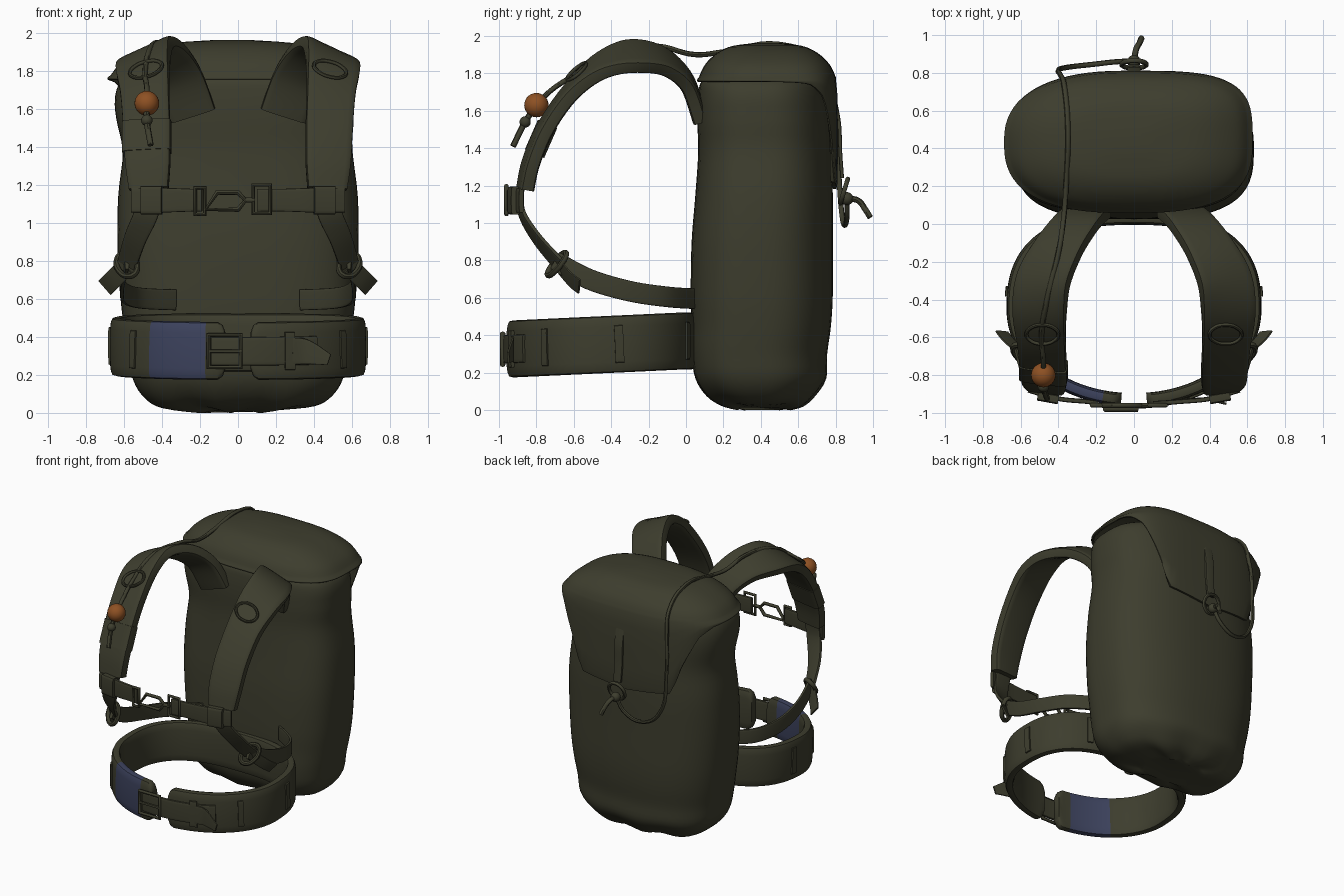
import bpy, bmesh, math
from mathutils import Vector

if "Cube" in bpy.data.objects:
    bpy.data.objects.remove(bpy.data.objects["Cube"])


def material(name, rgb):
    m = bpy.data.materials.new(name)
    m.diffuse_color = (*rgb, 1)
    m.use_nodes = True
    m.node_tree.nodes["Principled BSDF"].inputs["Base Color"].default_value = m.diffuse_color
    return m


OLIVE = material("olive_fabric", (0.047, 0.047, 0.027))
BLUE = material("blue_patch", (0.045, 0.054, 0.108))
ORANGE = material("orange_bead", (0.27, 0.082, 0.017))


def spline(pts, n=6):
    """Catmull-Rom through tuples of any length."""
    out, last = [], len(pts) - 1
    for i in range(last):
        a, b, c, d = (pts[max(0, min(last, i + k))] for k in (-1, 0, 1, 2))
        for t in (j / n for j in range(n)):
            out.append(tuple(0.5 * (2 * q + (r - p) * t + (2 * p - 5 * q + 4 * r - s) * t * t
                                    + (3 * q - p - 3 * r + s) * t ** 3)
                             for p, q, r, s in zip(a, b, c, d)))
    return out + [tuple(pts[-1])]


def power(v, n):
    return math.copysign(abs(v) ** (2 / n), v)


def outline(count, *n):
    """Unit superellipse; one exponent, or one per quadrant."""
    out = []
    for i in range(count):
        a, e = 2 * math.pi * i / count, n[(4 * i // count) % len(n)]
        out.append((power(math.cos(a), e), power(math.sin(a), e)))
    return out


def loft(name, rings, cap_start=True):
    bm = bmesh.new()
    vs = [[bm.verts.new(p) for p in r] for r in rings]
    k = len(rings[0])
    for a, b in zip(vs, vs[1:]):
        for i in range(k):
            bm.faces.new((a[i], a[(i + 1) % k], b[(i + 1) % k], b[i]))
    if cap_start:
        bm.faces.new(vs[0][::-1])
    bm.faces.new(vs[-1])
    bmesh.ops.recalc_face_normals(bm, faces=bm.faces)
    me = bpy.data.meshes.new(name)
    bm.to_mesh(me)
    bm.free()
    me.materials.append(OLIVE)
    ob = bpy.data.objects.new(name, me)
    bpy.context.collection.objects.link(ob)
    return ob


def band(name, pts, thick, n=6, square=6):
    """Flat strap; each point is x, y, z, across vector xyz, width."""
    p = spline(pts, n) if n > 1 else pts
    rings = []
    for i, q in enumerate(p):
        c, a = Vector(q[:3]), Vector(q[3:6])
        t = (Vector(p[min(i + 1, len(p) - 1)][:3]) - Vector(p[max(i - 1, 0)][:3])).normalized()
        a = (a - t * a.dot(t)).normalized()
        nn = t.cross(a)
        rings.append([c + a * (u * q[6] / 2) + nn * (v * thick / 2) for u, v in outline(16, square)])
    return loft(name, rings)


def cord(name, pts, radius, closed=False, smooth=True):
    cu = bpy.data.curves.new(name, 'CURVE')
    cu.dimensions, cu.use_fill_caps = '3D', True
    cu.bevel_depth, cu.bevel_resolution, cu.resolution_u = radius, 2, 6
    s = cu.splines.new('BEZIER')
    s.bezier_points.add(len(pts) - 1)
    for b, p in zip(s.bezier_points, pts):
        b.co = p
        b.handle_left_type = b.handle_right_type = 'AUTO' if smooth else 'VECTOR'
    s.use_cyclic_u = closed
    cu.materials.append(OLIVE)
    bpy.context.collection.objects.link(bpy.data.objects.new(name, cu))


def ring(name, c, u, v, radius):
    c, u, v = Vector(c), Vector(u), Vector(v)
    cord(name, [c + u * math.cos(a * math.pi / 4) + v * math.sin(a * math.pi / 4) for a in range(8)], radius, True)


def frame(name, c, w, h, radius):
    corners = ((1, 1), (-1, 1), (-1, -1), (1, -1))
    cord(name, [(c[0] + a * w / 2, c[1], c[2] + b * h / 2) for a, b in corners], radius, True, False)


def ball(name, c, r, mat):
    bpy.ops.mesh.primitive_uv_sphere_add(segments=24, ring_count=14, radius=r, location=c)
    bpy.context.object.name = name
    bpy.context.object.data.materials.append(mat)


# Bag body: z, half width, front y, back y
profile = [(0.01, 0.22, 0.27, 0.56), (0.03, 0.40, 0.19, 0.63), (0.08, 0.49, 0.11, 0.69),
           (0.17, 0.55, 0.05, 0.75), (0.30, 0.575, 0.03, 0.755), (0.45, 0.60, 0.03, 0.775),
           (0.62, 0.62, 0.025, 0.785), (0.90, 0.635, 0.03, 0.785), (1.15, 0.63, 0.05, 0.785),
           (1.38, 0.605, 0.065, 0.775), (1.55, 0.625, 0.06, 0.77), (1.68, 0.625, 0.065, 0.755),
           (1.76, 0.58, 0.085, 0.73), (1.82, 0.45, 0.17, 0.66), (1.87, 0.26, 0.27, 0.58)]
loft("bag_body", [[(u * hx - 0.02 * max(0, min(1, (z - 1.35) * 4)), (y0 + y1) / 2 + v * (y1 - y0) / 2,
                    z + 0.012 * math.sin(9 * u) * max(0, 1 - z / 0.3))
                   for u, v in outline(56, 2.4, 2.4, 3.1, 3.1)] for z, hx, y0, y1 in spline(profile, 4)])

# Lid whose lower edge drops into a flap at the back
edge = [(0, 1.18), (0.58, 1.22), (0.70, 1.45), (0.85, 1.67), (0.95, 1.74), (1.01, 1.755)]


def lid_edge(u, v):
    if v <= 0:
        return 1.755
    for (a, za), (b, zb) in zip(edge, edge[1:]):
        if abs(u) <= b:
            return za + (zb - za) * (abs(u) - a) / (b - a)


def lid_ring(scale, z=None, t=0):
    pts = []
    for u, v in outline(72, 3.6, 2.4, 2.6, 2.8):
        low = lid_edge(u, v)
        pts.append((-0.03 + 0.655 * u * scale, 0.435 + 0.375 * v * scale, z or low + (1.77 - low) * t))
    return pts


lid_rings = [lid_ring(s, t=t) for s, t in ((0.985, 0), (1, 0.06), (1.005, 0.3), (1.005, 0.6), (1, 0.85))]
lid_rings += [lid_ring(s, z) for z, s in
              spline([(1.78, 0.975), (1.835, 0.91), (1.88, 0.81), (1.92, 0.67), (1.948, 0.48), (1.963, 0.15)], 3)]
sol = loft("lid", lid_rings, cap_start=False).modifiers.new("cloth", 'SOLIDIFY')
sol.thickness, sol.offset = 0.02, -1


# Hip belt
def belt(phi, off=0.0, w=0.3):
    n = 2.05 if math.cos(phi) > 0 else 2.6
    y = -0.45 - (0.48 + off) * power(math.cos(phi), n)
    return ((0.64 + off) * power(math.sin(phi), n), y, 0.37 + 0.047 * min(y, 0), 0, 0, 1, w)


def belt_run(a, b, off, w, k):
    return [belt(a + (b - a) * i / k, off, w) for i in range(k + 1)]


a0 = 0.1
pad = [belt(a0, w=0.2), belt(a0 + 0.02, w=0.27)] + belt_run(a0 + 0.06, 2 * math.pi - a0 - 0.06, 0, 0.305, 128)
pad += [belt(-a0 - 0.02, w=0.27), belt(-a0, w=0.2)]
hip = band("hip_belt", pad, 0.07, 1, 4)
hip.data.materials.append(BLUE)
for f in hip.data.polygons:
    # Whole slices of the belt, 16 faces each, on the left front
    p = pad[min(f.index // 16, len(pad) - 1)]
    if p[1] < -0.45 and -0.45 < p[0] < -0.18:
        f.material_index = 1

for s in (-1, 1):
    for i, phi in enumerate((0.95, 1.68, 2.6)):
        band(f"belt_loop_{i}", belt_run(s * phi - 0.035, s * phi + 0.035, 0.035, 0.2, 3), 0.02, 1)
band("belt_loop_front", belt_run(0.36, 0.44, 0.045, 0.2, 3), 0.02, 1)
band("belt_webbing", belt_run(-0.2, 0.65, 0.035, 0.15, 16), 0.025, 1)
band("belt_loose_end", [belt(0.42, 0.05, 0.14), (0.36, -0.925, 0.32, 0, 0, 1, 0.13),
                        (0.48, -0.95, 0.28, 0, 0, 1, 0.06)], 0.012)
frame("belt_buckle", (-0.07, -0.98, 0.325), 0.17, 0.17, 0.014)
cord("belt_buckle_prong", [(-0.15, -0.985, 0.325), (0.02, -0.985, 0.325)], 0.01)

# Shoulder straps and everything on each side
for s, side in ((-1, "left"), (1, "right")):
    def strap(part, pts, thick):
        band(f"{side}_{part}", [(s * p[0], *p[1:3], s * p[3], *p[4:]) for p in pts], thick)

    strap("shoulder_strap", [
        (0.24, 0.07, 1.57, 1, 0, -0.1, 0.25), (0.31, 0.0, 1.76, 1, 0, -0.2, 0.25),
        (0.40, -0.13, 1.87, 0.95, 0, -0.35, 0.27), (0.48, -0.30, 1.89, 0.9, 0, -0.42, 0.30),
        (0.50, -0.47, 1.83, 0.95, 0.05, -0.3, 0.29), (0.49, -0.625, 1.69, 1, 0.1, -0.1, 0.26),
        (0.48, -0.755, 1.50, 1, 0.14, 0, 0.25), (0.475, -0.83, 1.32, 1, 0.14, 0, 0.24),
        (0.47, -0.86, 1.18, 1, 0.14, 0, 0.21)], 0.08)
    # Webbing from pad down to adjuster and back to the bag
    strap("lower_webbing", [
        (0.46, -0.88, 1.2, 1, 0.1, 0, 0.14), (0.48, -0.88, 1.06, 1, 0.15, 0.1, 0.13),
        (0.54, -0.80, 0.92, 0.9, 0.2, 0.3, 0.12), (0.585, -0.68, 0.78, 0.8, 0.3, 0.4, 0.11)], 0.025)
    strap("return_webbing", [
        (0.585, -0.70, 0.80, 0, 0.3, 1, 0.10), (0.61, -0.52, 0.70, 0, 0.2, 1, 0.11),
        (0.60, -0.3, 0.635, 0, 0, 1, 0.11), (0.52, -0.1, 0.605, 0, 0, 1, 0.11),
        (0.33, 0.04, 0.595, 0, 0, 1, 0.11)], 0.022)
    strap("loose_end", [(0.59, -0.68, 0.77, 0.6, 0, 0.8, 0.1), (0.66, -0.62, 0.70, 0.6, 0, 0.8, 0.1),
                        (0.70, -0.57, 0.66, 0.6, 0, 0.8, 0.1)], 0.012)
    ring(f"{side}_adjuster", (s * 0.585, -0.69, 0.78), (s * 0.055, 0.03, 0.01), (0, 0.04, 0.06), 0.016)
    ring(f"{side}_d_ring", (s * 0.485, -0.585, 1.81), (0.085, 0, -s * 0.02), (0, -0.05, -0.04), 0.01)
    # Chest strap half
    inner = 0.19 if s < 0 else 0.10
    strap("chest_strap", [
        (0.56, -0.88, 1.12, 0, 0, 1, 0.13), (0.40, -0.925, 1.12, 0, 0, 1, 0.13),
        (0.25, -0.94, 1.12, 0, 0, 1, 0.12), (inner, -0.95, 1.12, 0, 0, 1, 0.12)], 0.025)
    strap("chest_keeper", [(0.51, -0.91, 1.12, 0, 0, 1, 0.15), (0.40, -0.93, 1.12, 0, 0, 1, 0.15)], 0.05)

# Chest buckle
frame("chest_slider", (0.125, -0.96, 1.125), 0.09, 0.15, 0.012)
frame("chest_bar", (-0.20, -0.96, 1.115), 0.05, 0.14, 0.012)
cord("chest_clip", [(-0.17, -0.96, 1.07), (-0.11, -0.96, 1.16), (0.0, -0.96, 1.16),
                    (0.04, -0.96, 1.12), (0.0, -0.96, 1.07)], 0.013, True, False)
cord("chest_clip_tail", [(0.03, -0.96, 1.12), (0.09, -0.96, 1.12)], 0.013)

# Left strap sleeve
band("strap_sleeve", [(-0.48, -0.74, 1.53, -1, 0.14, 0, 0.26), (-0.48, -0.81, 1.37, -1, 0.14, 0, 0.26)], 0.092)

# Rear closing tab with ring and knot
band("rear_tab", [(0, 0.80, 1.64, 1, 0, 0, 0.07), (0, 0.82, 1.52, 1, 0, 0, 0.07),
                  (0, 0.825, 1.38, 1, 0, 0, 0.07), (0, 0.835, 1.24, 1, 0, 0, 0.06)], 0.02)
ring("rear_ring", (0, 0.845, 1.17), (0.065, 0, 0), (0, 0.02, 0.065), 0.013)
ball("rear_knot", (0.0, 0.86, 1.13), 0.035, OLIVE)
cord("rear_cord_end", [(0, 0.86, 1.13), (0.01, 0.92, 1.12), (0.03, 0.96, 1.07), (0.04, 0.985, 1.03)], 0.016)

# Long cord over the lid to the bead
cord("long_cord", [(0, 0.86, 1.14), (-0.08, 0.86, 1.03), (-0.22, 0.845, 0.99), (-0.35, 0.83, 1.08),
                   (-0.40, 0.81, 1.4), (-0.39, 0.79, 1.68), (-0.37, 0.735, 1.85), (-0.35, 0.5, 1.955),
                   (-0.36, 0.2, 1.915), (-0.37, 0.05, 1.90), (-0.40, -0.15, 1.945), (-0.46, -0.40, 1.925),
                   (-0.49, -0.6, 1.79), (-0.48, -0.72, 1.71), (-0.48, -0.8, 1.63)], 0.014)
ball("bead", (-0.48, -0.8, 1.63), 0.065, ORANGE)
ball("cord_knot", (-0.48, -0.86, 1.54), 0.03, OLIVE)
cord("cord_tail", [(-0.48, -0.8, 1.63), (-0.48, -0.86, 1.54), (-0.46, -0.925, 1.41)], 0.016)

# Curves become meshes, then smooth shading with sharp edges kept
bpy.ops.object.select_all(action='SELECT')
bpy.context.view_layer.objects.active = bpy.data.objects["bag_body"]
bpy.ops.object.convert(target='MESH')
bpy.ops.object.shade_smooth_by_angle(angle=math.radians(45))
